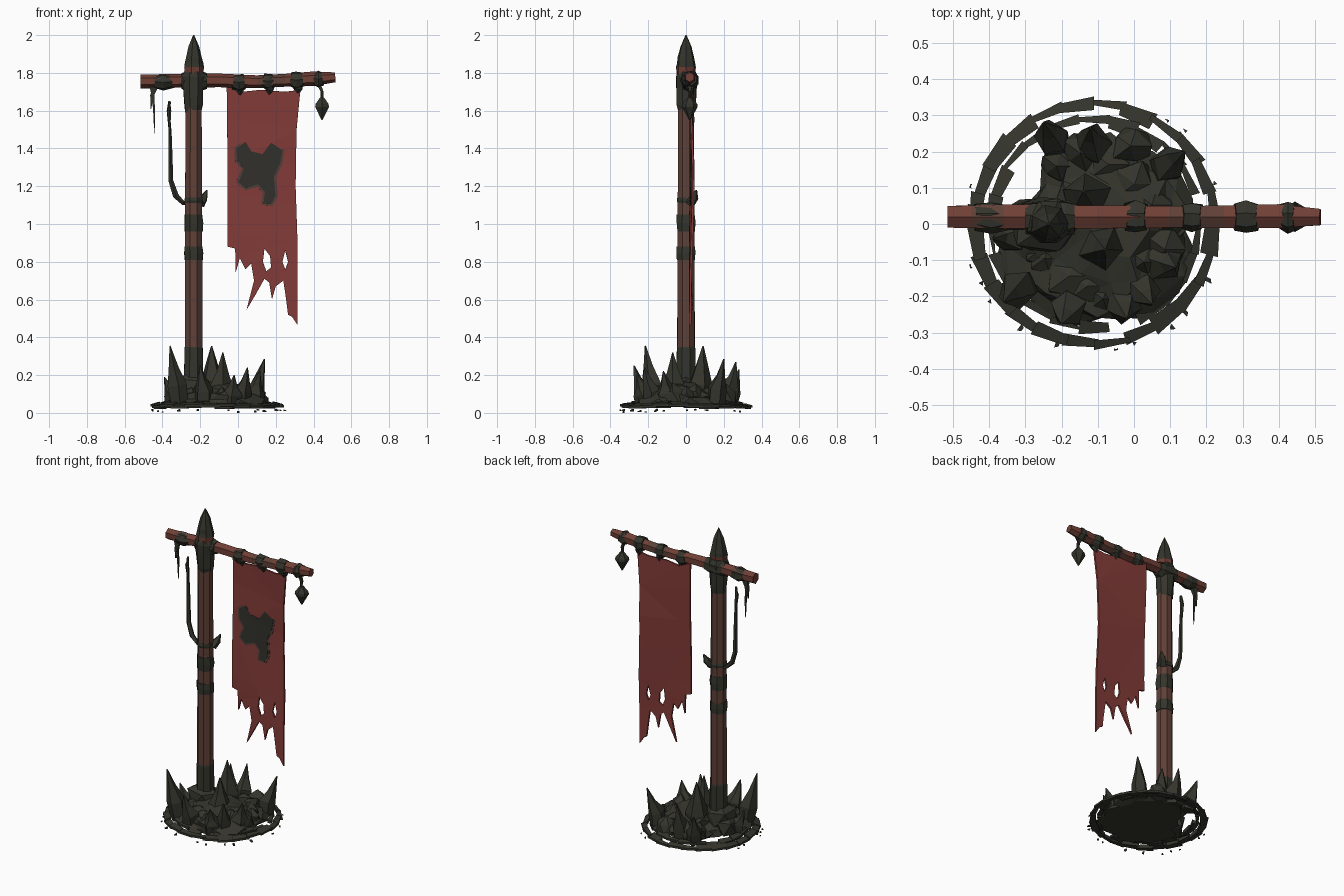
import bpy, bmesh, math, random
from mathutils import Vector

if "Cube" in bpy.data.objects:
    bpy.data.objects.remove(bpy.data.objects["Cube"])

random.seed(7)


def material(name, rgb):
    m = bpy.data.materials.new(name)
    m.diffuse_color = (*rgb, 1)
    m.use_nodes = True
    m.node_tree.nodes["Principled BSDF"].inputs["Base Color"].default_value = m.diffuse_color
    return m


DARK = material("dark iron", (0.035, 0.035, 0.026))
WOOD = material("brown wood", (0.115, 0.052, 0.038))
REDWOOD = material("red wood", (0.160, 0.050, 0.036))
CLOTH = material("red cloth", (0.225, 0.044, 0.039))
BADGE = material("badge black", (0.030, 0.029, 0.024))
RIM = material("badge rim", (0.085, 0.046, 0.038))


def finish(bm, name, mats):
    bmesh.ops.recalc_face_normals(bm, faces=bm.faces[:])
    me = bpy.data.meshes.new(name)
    bm.to_mesh(me)
    bm.free()
    for m in mats:
        me.materials.append(m)
    ob = bpy.data.objects.new(name, me)
    bpy.context.collection.objects.link(ob)
    return ob


def tube(name, path, sides, mats, bands=(), jitter=0.0):
    """Faceted tube along (x, y, z, radius) points; bands = material index per segment."""
    bm = bmesh.new()
    pts = [Vector(p[:3]) for p in path]
    rings = []
    for i, p in enumerate(path):
        d = pts[min(i + 1, len(pts) - 1)] - pts[max(i - 1, 0)]
        q = d.to_track_quat('Z', 'Y')
        ring = []
        for k in range(sides):
            a = 2 * math.pi * (k + 0.5) / sides
            r = p[3] * (1 + random.uniform(-jitter, jitter))
            ring.append(bm.verts.new(pts[i] + q @ Vector((r * math.cos(a), r * math.sin(a), 0))))
        rings.append(ring)
    for i in range(len(rings) - 1):
        for k in range(sides):
            n = (k + 1) % sides
            f = bm.faces.new((rings[i][k], rings[i][n], rings[i + 1][n], rings[i + 1][k]))
            f.material_index = bands[i] if bands else 0
    bm.faces.new(rings[0])
    bm.faces.new(rings[-1])
    return finish(bm, name, mats)


def rock(name, centre, size, detail=1, jitter=0.2):
    bm = bmesh.new()
    bmesh.ops.create_icosphere(bm, subdivisions=detail, radius=1)
    for v in bm.verts:
        k = 1 + random.uniform(-jitter, jitter)
        v.co = Vector([centre[i] + size[i] * v.co[i] * k for i in range(3)])
        v.co.z = max(v.co.z, 0.03)
    return finish(bm, name, [DARK])


# Pole: brown shaft with iron collars
tube("pole", [(-0.235, 0, z, r) for z, r in
              ((0.1, .056), (.34, .053), (.35, .050), (.82, .049), (1.2, .048), (1.62, .046), (1.8, .043))],
     8, [WOOD, DARK], (1, 1, 0, 0, 0, 0), 0.02)
for n, z0, z1, r in (("low_band", .81, .88, .051), ("mid_band", .96, 1.05, .051), ("rope_band", 1.11, 1.14, .050)):
    tube(n, [(-0.235, 0, z0, r), (-0.235, 0, (z0 + z1) / 2, r * 1.04), (-0.235, 0, z1, r)], 8, [DARK], jitter=0.06)
tube("knot", [(-.2, .02, 1.11, .03), (-.18, .045, 1.14, .022), (-.165, .055, 1.18, .004)], 5, [DARK])

# Pole head: wrapped joint and pointed finial over a strip of red wood
tube("joint_sleeve", [(-0.235, .003, z, r) for z, r in
                      ((1.59, .046), (1.63, .053), (1.72, .056), (1.78, .062), (1.808, .052))], 8, [DARK], jitter=0.08)
tube("joint_wrap", [(x, .015, 1.758, r) for x, r in
                    ((-.30, .040), (-.28, .048), (-.19, .050), (-.165, .042))], 7, [DARK], jitter=0.08)
tube("finial", [(-0.235, 0, z, r) for z, r in
                ((1.79, .050), (1.83, .053), (1.85, .050), (1.88, .045), (1.94, .030), (2.0, .003))],
     7, [DARK, REDWOOD], (1, 0, 0, 0, 0), jitter=0.05)

# Crossbar with iron bindings
tube("crossbar", [(x, .02, z, r) for x, z, r in
                  ((-.515, 1.755, .036), (-.45, 1.755, .036), (-.36, 1.758, .038), (-.1, 1.760, .036),
                   (.1, 1.753, .034), (.25, 1.760, .034), (.4, 1.768, .038), (.515, 1.778, .026))],
     6, [REDWOOD, WOOD], (0, 1, 0, 0, 1, 0, 0), jitter=0.06)
for i, (x, w, r) in enumerate(((-.395, .045, .042), (.005, .03, .045), (.16, .028, .042), (.31, .033, .046),
                               (.425, .022, .043))):
    z = 1.754 + max(x, 0) * .04
    tube(f"binding_{i}", [(x - w, .02, z, r * .86), (x, .02, z - .005, r * 1.05), (x + w, .02, z, r * .86)],
         7, [DARK], jitter=0.1)
    if 0 < i < 4:
        tube(f"binding_drop_{i}", [(x, .02, z - .03, .03), (x + .01, .025, 1.715, .024), (x + .005, .03, 1.685, .006)],
             5, [DARK])

# Hanging pieces: charm, spiked strips and loose rope
tube("charm_cord", [(.425, .02, 1.75, .014), (.445, .02, 1.70, .010), (.445, .02, 1.64, .010)], 4, [DARK])
tube("charm", [(.445, .02, z, r) for z, r in ((1.67, .012), (1.635, .040), (1.62, .042), (1.55, .003))], 6, [DARK])
tube("strip_long", [(-.455, .02, 1.73, .018), (-.448, .02, 1.66, .009), (-.443, .02, 1.57, .006), (-.443, .02, 1.48, .002)],
     4, [DARK])
tube("strip_short", [(-.43, .02, 1.74, .018), (-.455, .02, 1.68, .014), (-.462, .02, 1.61, .003)], 4, [DARK])
tube("loose_rope", [(-.36, 0, 1.65, .008), (-.366, 0, 1.60, .013), (-.36, 0, 1.48, .010), (-.357, 0, 1.36, .012),
                    (-.355, 0, 1.23, .014), (-.33, 0, 1.15, .017), (-.29, 0, 1.11, .014), (-.24, 0, 1.12, .012)],
     5, [DARK], jitter=0.15)


# Cloth sheets: filled outlines, cut in rows and gently waved
def sheet(name, loops, y, thick, mat, wave=0.006):
    bm = bmesh.new()
    edges = []
    for loop in loops:
        vs = [bm.verts.new((x, 0, z)) for x, z in loop]
        edges += [bm.edges.new((vs[i], vs[(i + 1) % len(vs)])) for i in range(len(vs))]
    bmesh.ops.triangle_fill(bm, edges=edges, use_beauty=True, normal=(0, -1, 0))
    for z in (.75, .95, 1.15, 1.35, 1.55):
        bmesh.ops.bisect_plane(bm, geom=bm.verts[:] + bm.edges[:] + bm.faces[:],
                               plane_co=(0, 0, z), plane_no=(.15, 0, 1))
    for v in bm.verts:
        v.co.y = y + wave * math.sin(5 * v.co.z + 6 * v.co.x)
    ob = finish(bm, name, [mat])
    mod = ob.modifiers.new("thickness", 'SOLIDIFY')
    mod.thickness, mod.offset = thick, 0


def grow(loop, d):
    """Push a clockwise outline outwards by d."""
    out = []
    for i, (x, z) in enumerate(loop):
        (x0, z0), (x1, z1) = loop[i - 1], loop[(i + 1) % len(loop)]
        l = math.hypot(x1 - x0, z1 - z0)
        out.append((x - (z1 - z0) / l * d, z + (x1 - x0) / l * d))
    return out


banner = [(-.06, 1.74), (-.055, 1.3), (-.055, .88), (-.015, .87), (-.012, .745), (.01, .82), (.04, .76),
          (.07, .79), (.085, .70), (.045, .545), (.095, .63), (.14, .71), (.165, .69), (.18, .60), (.20, .67),
          (.24, .70), (.255, .60), (.265, .52), (.285, .51), (.315, .465), (.315, .9), (.305, 1.2), (.31, 1.5),
          (.33, 1.71), (.25, 1.70), (.12, 1.71), (.02, 1.70)]
hole_a = [(.14, .87), (.17, .83), (.175, .77), (.15, .75), (.132, .80)]
hole_b = [(.25, .86), (.265, .80), (.25, .76), (.235, .80)]
sheet("banner", [banner, hole_a, hole_b], .03, .012, CLOTH, .008)
badge = [(-.008, 1.40), (.04, 1.435), (.07, 1.385), (.13, 1.37), (.175, 1.43), (.235, 1.39), (.222, 1.32),
         (.190, 1.25), (.198, 1.15), (.175, 1.105), (.135, 1.11), (.143, 1.17), (.106, 1.21), (.04, 1.19),
         (.003, 1.22), (.03, 1.29), (-.005, 1.34)]
sheet("badge_rim", [grow(badge, .013)], .023, .004, RIM, .008)
sheet("badge", [badge], .0205, .004, BADGE, .008)

# Stone mound, dented at the back left
bm = bmesh.new()
bmesh.ops.create_icosphere(bm, subdivisions=3, radius=1)
for v in bm.verts:
    x, y, z = v.co
    a = math.atan2(y, x)
    k = random.uniform(.88, 1.10) * (.72 if 2.2 < a < 3.0 else 1)
    v.co = (-.11 + .265 * x * k, -.02 + .265 * y * k, max(.03, .05 + .10 * z * random.uniform(.75, 1.2)))
finish(bm, "mound", [DARK])
rock("pole_footing", (-.235, 0, .13), (.11, .10, .10))

# Rubble around the mound
for i in range(18):
    a = 2 * math.pi * i / 18 + random.uniform(-.1, .1)
    if 2.2 < a < 3.1:
        continue
    d = random.uniform(.15, .24)
    s = random.uniform(.045, .07)
    rock(f"rubble_{i}", (-.11 + d * math.cos(a), d * math.sin(a), .08), (s, s, s * 1.1), 1, .25)

# Jagged spikes leaning outwards: tip x, y, z and base radius
for i, (x, y, z, r) in enumerate(((-.36, -.215, .355, .05), (-.14, .09, .355, .065), (.14, .20, .285, .05),
                                  (-.12, .265, .27, .05), (-.25, .28, .23, .05), (-.20, -.275, .25, .05),
                                  (-.02, -.26, .20, .055), (.115, -.12, .22, .055), (-.08, -.07, .32, .065),
                                  (-.39, -.04, .19, .045), (.05, -.22, .24, .045))):
    bx, by = -.11 + (x + .11) * .8, y * .8
    tube(f"spike_{i}", [(bx, by, .04, r), (bx * .8 + x * .2, by * .8 + y * .2, .05 + z * .28, r * 1.05),
                        (bx * .4 + x * .6, by * .4 + y * .6, z * .68, r * .55), (x, y, z, .003)],
         5, [DARK], jitter=0.15)


# Ragged flat rings on the ground
def shard_ring(name, count, r_in, r_out, z, thick, gap, fill):
    bm = bmesh.new()
    for i in range(count):
        if random.random() > fill:
            continue
        a0 = 2 * math.pi * i / count
        a1 = a0 + 2 * math.pi / count * gap
        ri, ro = r_in + random.uniform(-.012, .012), r_out + random.uniform(-.008, .004)
        h = z + random.uniform(0, .015)
        top, low = [], []
        for a, r in ((a0, ri), (a0, ro), (a1, ro - .006), (a1, ri + .006)):
            c, s = -.11 + r * math.cos(a), r * math.sin(a)
            top.append(bm.verts.new((c, s, h + thick + (r_out - r) * .3)))
            low.append(bm.verts.new((c, s, h)))
        bm.faces.new(top)
        bm.faces.new(low)
        for k in range(4):
            n = (k + 1) % 4
            bm.faces.new((low[k], low[n], top[n], top[k]))
    finish(bm, name, [DARK])


shard_ring("outer_ring", 24, .314, .352, .020, .012, 1.15, 1)
shard_ring("inner_ring", 22, .270, .305, .030, .012, 1.0, .7)
shard_ring("ground_chips", 40, .350, .362, 0, .005, .2, .5)
